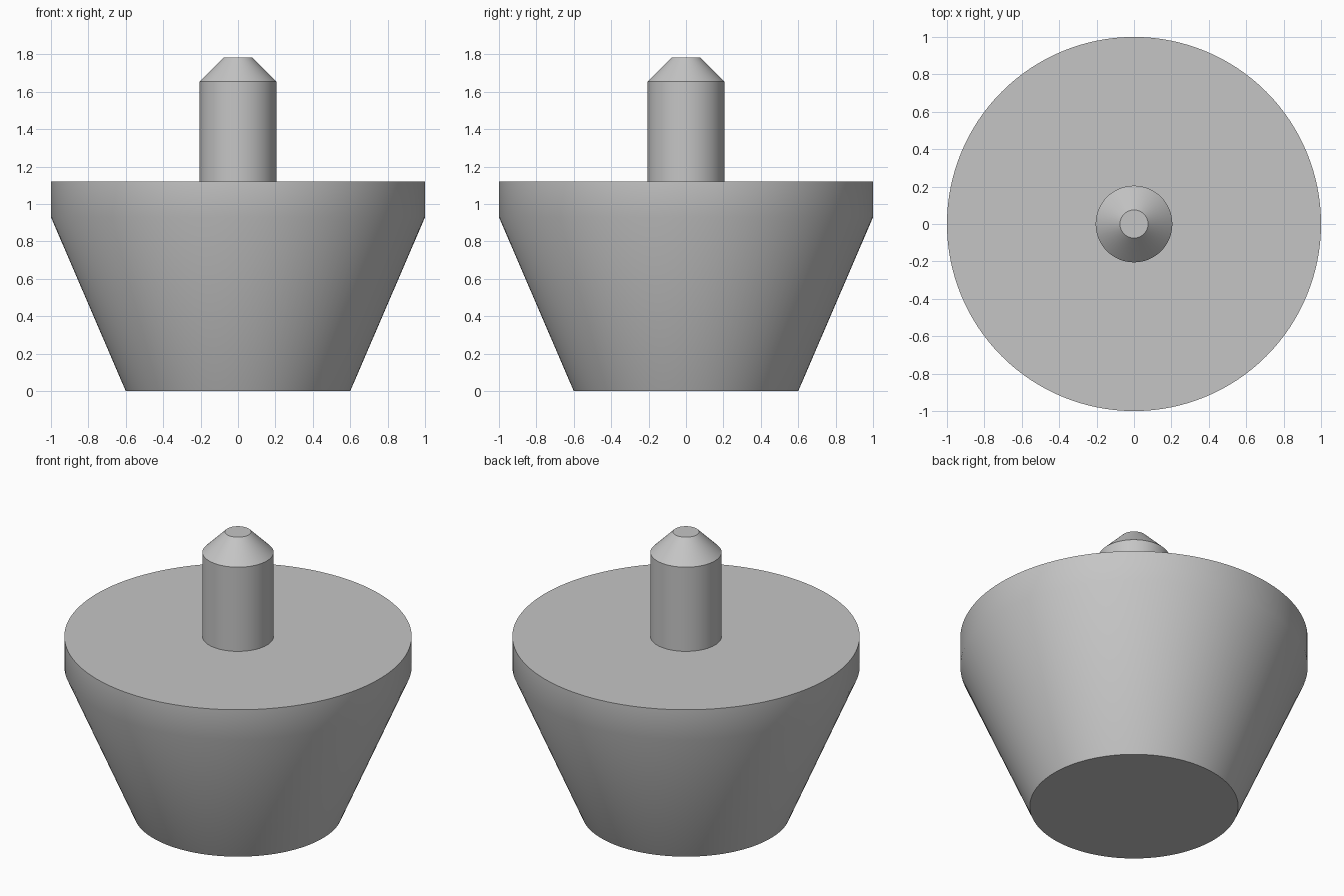
import bpy
import bmesh
from math import radians, tau

cube = bpy.data.objects.get("Cube")
if cube:
    bpy.data.objects.remove(cube, do_unlink=True)

grey = bpy.data.materials.new("plain_grey")
grey.use_nodes = True
COLOUR = (0.56, 0.56, 0.56, 1)
grey.diffuse_color = COLOUR
grey.node_tree.nodes["Principled BSDF"].inputs["Base Color"].default_value = COLOUR


def lathe(name, profile, steps):
    """Spin a (radius, height) profile about z; close flat ends with n-gons."""
    bm = bmesh.new()
    verts = [bm.verts.new((r, 0, z)) for r, z in profile]
    edges = [bm.edges.new(pair) for pair in zip(verts, verts[1:])]
    bmesh.ops.spin(bm, geom=verts + edges, cent=(0, 0, 0), axis=(0, 0, 1),
                   angle=tau, steps=steps, use_merge=True)
    bmesh.ops.remove_doubles(bm, verts=bm.verts, dist=0.0001)
    bmesh.ops.holes_fill(bm, edges=[e for e in bm.edges if e.is_boundary], sides=0)
    bmesh.ops.recalc_face_normals(bm, faces=bm.faces)
    mesh = bpy.data.meshes.new(name)
    bm.to_mesh(mesh)
    bm.free()
    mesh.materials.append(grey)
    obj = bpy.data.objects.new(name, mesh)
    bpy.context.collection.objects.link(obj)
    bpy.ops.object.select_all(action="DESELECT")
    obj.select_set(True)
    bpy.context.view_layer.objects.active = obj
    bpy.ops.object.shade_smooth_by_angle(angle=radians(30))
    return obj


# Tapered foot with a straight rim
lathe("tapered_body", [(0.6, 0), (1, 0.93), (1, 1.12)], 128)
# Upright pin with a chamfered tip, standing on the body
lathe("chamfered_pin", [(0.205, 1.12), (0.205, 1.655), (0.075, 1.785)], 64)
